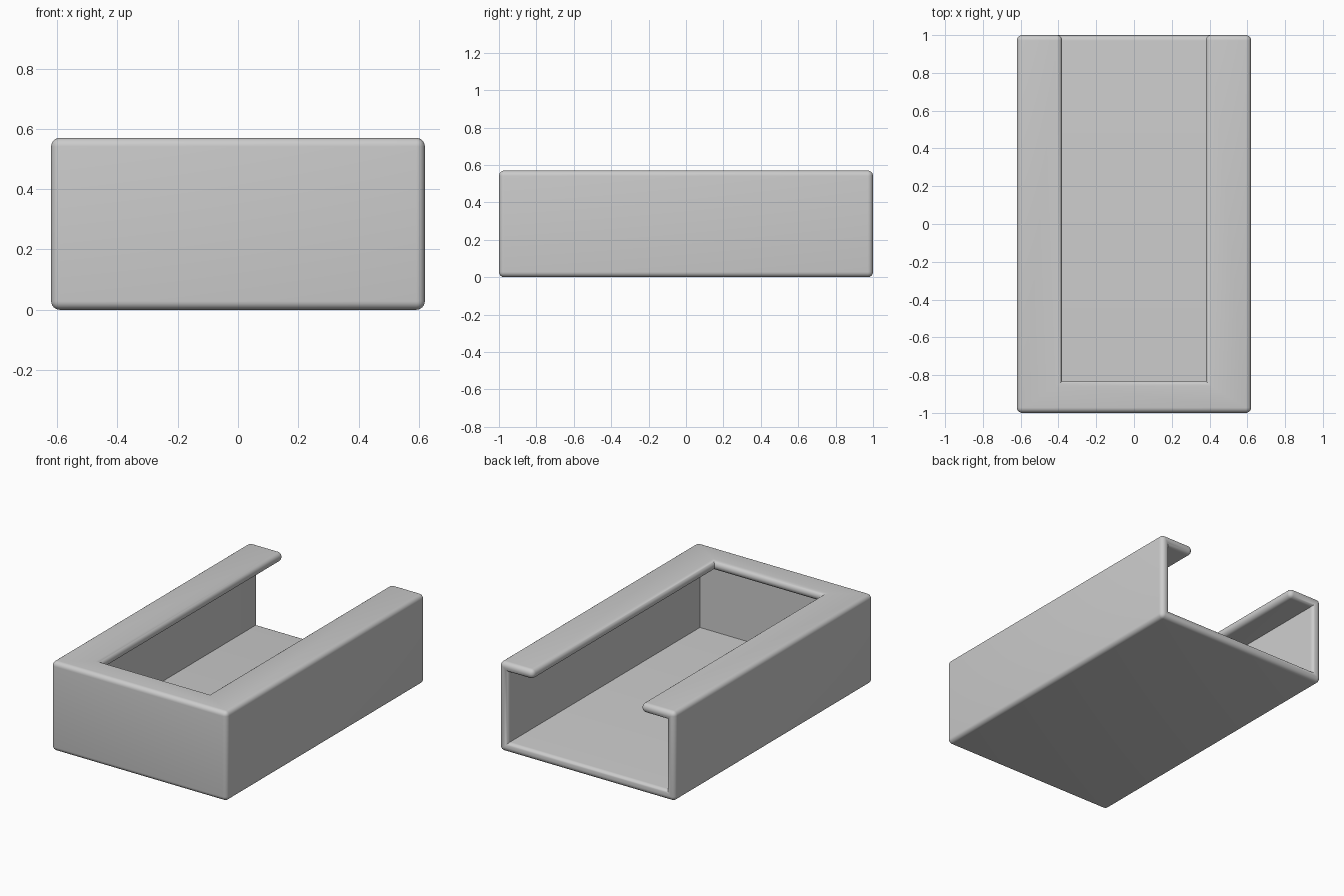
import bpy, bmesh, math

WIDTH, LENGTH, HEIGHT = 1.24, 2.0, 0.57
WALL, ROUND = 0.06, 0.0285
SLOT_HALF, SLOT_FRONT = 0.38, -0.83

default = bpy.data.objects.get("Cube")
if default:
    bpy.data.objects.remove(default, do_unlink=True)


def box(name, low, high):
    """Axis-aligned box between two opposite corners."""
    bm = bmesh.new()
    bmesh.ops.create_cube(bm, size=1)
    for v in bm.verts:
        v.co = [lo if c < 0 else hi for c, lo, hi in zip(v.co, low, high)]
    mesh = bpy.data.meshes.new(name)
    bm.to_mesh(mesh)
    bm.free()
    obj = bpy.data.objects.new(name, mesh)
    bpy.context.collection.objects.link(obj)
    return obj


# Solid block, inner cavity open at the back, and the slot in the lid
tray = box("open_tray", (-WIDTH / 2, -LENGTH / 2, 0), (WIDTH / 2, LENGTH / 2, HEIGHT))
inner = WIDTH / 2 - WALL
cutters = [
    box("cavity_cutter", (-inner, WALL - LENGTH / 2, WALL), (inner, LENGTH, HEIGHT - WALL)),
    box("slot_cutter", (-SLOT_HALF, SLOT_FRONT, HEIGHT / 2), (SLOT_HALF, LENGTH, HEIGHT * 2)),
]
for cutter in cutters:
    cutter.hide_render = True
    cut = tray.modifiers.new(cutter.name, "BOOLEAN")
    cut.operation = "DIFFERENCE"
    cut.solver = "EXACT"
    cut.object = cutter

# Bake the cuts
graph = bpy.context.evaluated_depsgraph_get()
tray.data = bpy.data.meshes.new_from_object(tray.evaluated_get(graph))
tray.data.name = "open_tray"
tray.modifiers.clear()
for cutter in cutters:
    bpy.data.objects.remove(cutter, do_unlink=True)

# Round every outward edge; inside corners stay sharp
bm = bmesh.new()
bm.from_mesh(tray.data)
bmesh.ops.remove_doubles(bm, verts=bm.verts, dist=0.0001)
bmesh.ops.dissolve_limit(bm, angle_limit=0.01, verts=bm.verts, edges=bm.edges)
bm.normal_update()
outward = [e for e in bm.edges if e.is_manifold and e.calc_face_angle_signed() > 0.5]
bmesh.ops.bevel(bm, geom=outward, offset=ROUND, offset_type="OFFSET",
                segments=6, profile=0.5, affect="EDGES", clamp_overlap=False)
bm.to_mesh(tray.data)
bm.free()

# Plain grey finish
grey = bpy.data.materials.new("plain_grey")
grey.use_nodes = True
colour = (0.6, 0.6, 0.6, 1)
grey.diffuse_color = colour
grey.node_tree.nodes["Principled BSDF"].inputs["Base Color"].default_value = colour
tray.data.materials.clear()
tray.data.materials.append(grey)

bpy.context.view_layer.objects.active = tray
tray.select_set(True)
bpy.ops.object.shade_smooth_by_angle(angle=math.radians(35))
